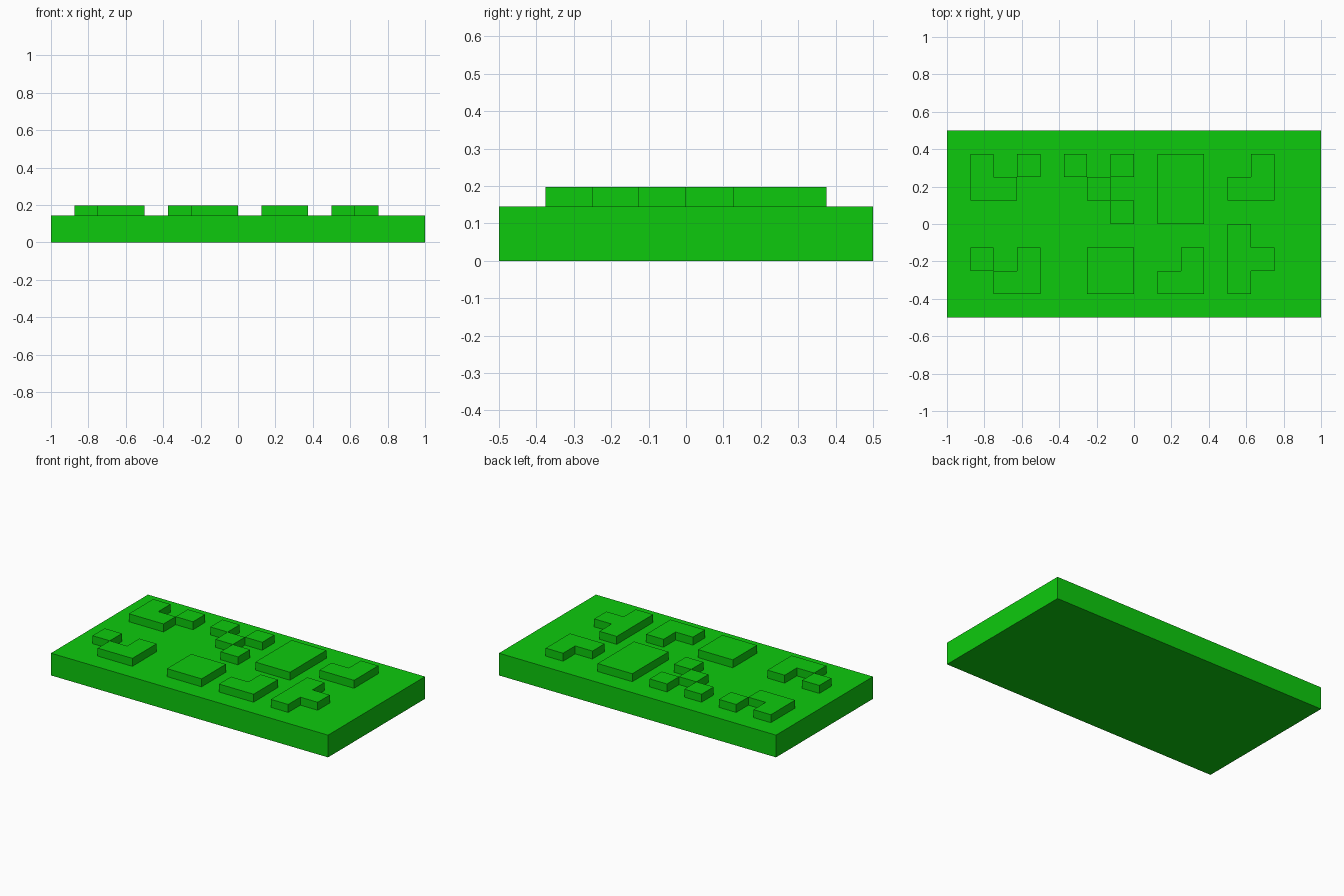
import bpy
import bmesh
from mathutils import Vector

CELL = 0.125
BASE_TOP = 0.145
BLOCK_TOP = 0.197

# Raised cells, one letter per block, back row first
LAYOUT = [
    "................",
    ".a.a.b.b.cc..d..",
    ".aa...b..cc.dd..",
    ".......b.cc.....",
    "............h...",
    ".e.e..ff..g.hh..",
    "..ee..ff.gg.h...",
    "................",
]
NAMES = {
    "a": "back_right_hook", "b": "back_branch", "c": "tall_rectangle",
    "d": "back_left_corner", "e": "front_right_hook", "f": "square_block",
    "g": "front_corner", "h": "front_left_tee",
}

cube = bpy.data.objects.get("Cube")
if cube:
    bpy.data.objects.remove(cube, do_unlink=True)

green = bpy.data.materials.new("bright_green")
green.use_nodes = True
colour = (0.004, 0.59, 0.004, 1)
green.diffuse_color = colour
green.node_tree.nodes["Principled BSDF"].inputs["Base Color"].default_value = colour


def extruded_cells(name, cells, bottom, top, keep_bottom):
    """Join square cells into one flat outline and raise it."""
    bm = bmesh.new()
    for col, row in cells:
        x, y = col * CELL - 1, 0.5 - row * CELL
        bm.faces.new([bm.verts.new((x + dx * CELL, y - dy * CELL, bottom))
                      for dx, dy in ((0, 1), (1, 1), (1, 0), (0, 0))])
    bmesh.ops.remove_doubles(bm, verts=bm.verts[:], dist=0.001)
    bmesh.ops.dissolve_limit(bm, angle_limit=0.01, verts=bm.verts[:], edges=bm.edges[:])
    raised = bmesh.ops.extrude_face_region(bm, geom=bm.faces[:])["geom"]
    bmesh.ops.translate(bm, vec=Vector((0, 0, top - bottom)),
                        verts=[g for g in raised if isinstance(g, bmesh.types.BMVert)])
    bmesh.ops.recalc_face_normals(bm, faces=bm.faces[:])
    if not keep_bottom:
        hidden = [f for f in bm.faces if all(v.co.z < bottom + 0.001 for v in f.verts)]
        bmesh.ops.delete(bm, geom=hidden, context="FACES_ONLY")
    mesh = bpy.data.meshes.new(name)
    bm.to_mesh(mesh)
    bm.free()
    mesh.materials.append(green)
    bpy.context.collection.objects.link(bpy.data.objects.new(name, mesh))


# Base slab
all_cells = [(c, r) for r, line in enumerate(LAYOUT) for c in range(len(line))]
extruded_cells("base_slab", all_cells, 0, BASE_TOP, True)

# Raised blocks
for letter, name in NAMES.items():
    cells = [(c, r) for c, r in all_cells if LAYOUT[r][c] == letter]
    extruded_cells(name, cells, BASE_TOP, BLOCK_TOP, False)
